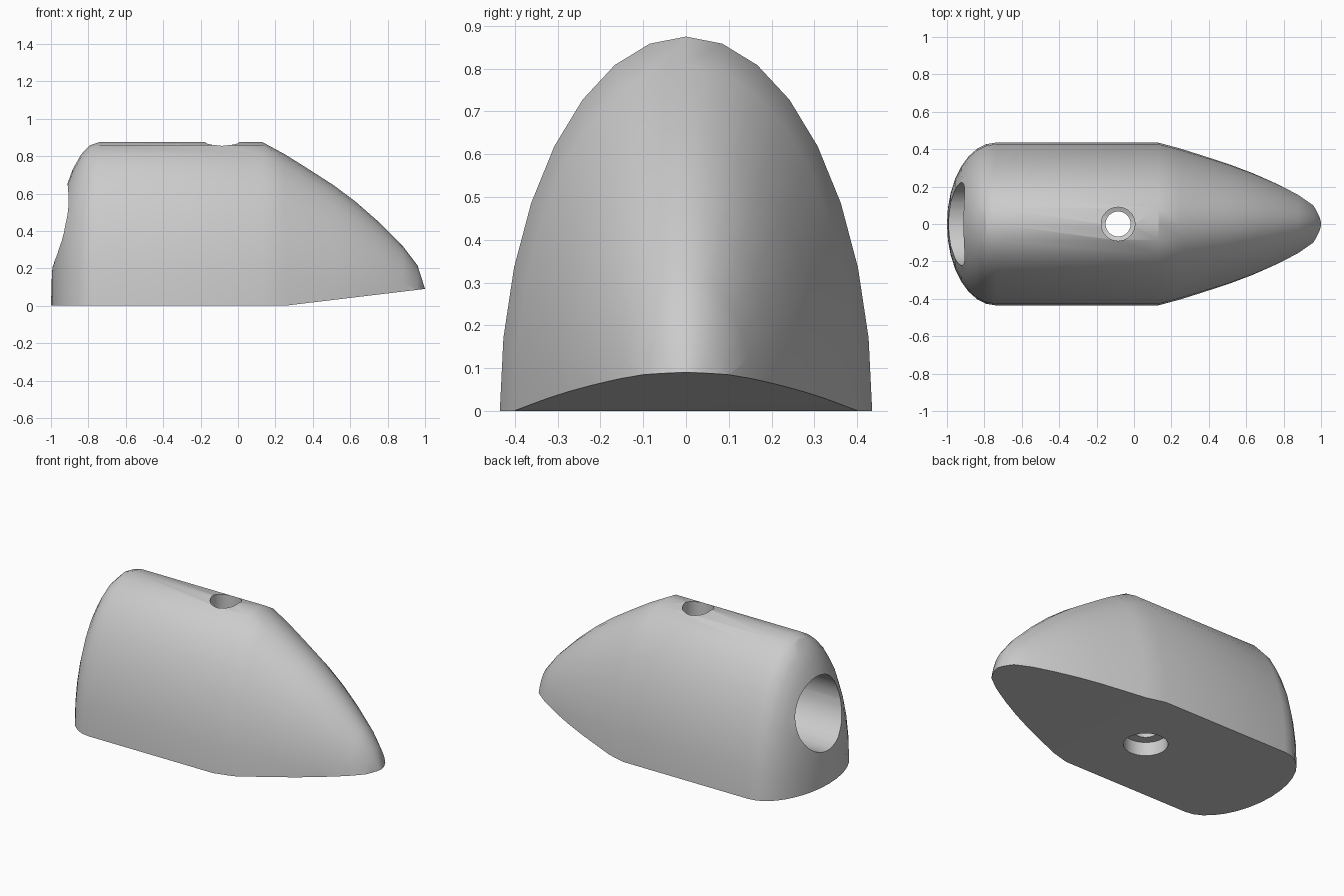
import bpy, bmesh, math
from mathutils import Matrix, Vector

cube = bpy.data.objects.get("Cube")
if cube:
    bpy.data.objects.remove(cube, do_unlink=True)

HALF_WIDTH, HEIGHT = 0.435, 0.875
DOME_START, NOSE_START = -0.74, 0.13

grey = bpy.data.materials.new("plain_grey")
grey.use_nodes = True
colour = (0.6, 0.6, 0.6, 1)
grey.diffuse_color = colour
grey.node_tree.nodes["Principled BSDF"].inputs["Base Color"].default_value = colour

# Side profile: rounded tail, straight body, tapering nose
profile = []
for i in range(9):
    a = i / 8 * math.pi / 2
    profile.append((DOME_START - 0.26 * math.cos(a), HEIGHT * math.sin(a)))
profile += [(NOSE_START, HEIGHT), (0.25, 0.81), (0.37, 0.735), (0.51, 0.645),
            (0.63, 0.555), (0.75, 0.45), (0.88, 0.32), (0.96, 0.215),
            (1.0, 0.09), (1.012, 0)]

# Revolve the profile about x, then squash it to an elliptical section
bm = bmesh.new()
points = [bm.verts.new((x, 0, z)) for x, z in profile]
edges = [bm.edges.new(pair) for pair in zip(points, points[1:])]
bmesh.ops.spin(bm, geom=points + edges, cent=(0, 0, 0), axis=(1, 0, 0),
               angle=math.tau, steps=32, use_merge=False)
bmesh.ops.remove_doubles(bm, verts=bm.verts[:], dist=0.0005)
bmesh.ops.scale(bm, verts=bm.verts[:], vec=(1, HALF_WIDTH / HEIGHT, 1))


def slice_below(point, normal):
    """Remove everything below a plane and close the opening."""
    bmesh.ops.bisect_plane(bm, geom=bm.verts[:] + bm.edges[:] + bm.faces[:],
                           dist=0.0001, plane_co=point, plane_no=normal,
                           clear_inner=True)
    rim = [e for e in bm.edges if e.is_boundary]
    bmesh.ops.holes_fill(bm, edges=rim, sides=0)


# Flat underside and the raised underside of the nose
slice_below((0, 0, 0), (0, 0, 1))
slice_below((0.25, 0, 0), Vector((-0.09, 0, 0.75)).normalized())
bmesh.ops.recalc_face_normals(bm, faces=bm.faces[:])

mesh = bpy.data.meshes.new("bullet_body")
bm.to_mesh(mesh)
bm.free()
mesh.materials.append(grey)
body = bpy.data.objects.new("bullet_body", mesh)
bpy.context.collection.objects.link(body)
bpy.context.view_layer.objects.active = body


def drill(name, radius, start, end):
    """Cut a round hole between two points."""
    start, end = Vector(start), Vector(end)
    axis = end - start
    cb = bmesh.new()
    turn = Vector((0, 0, 1)).rotation_difference(axis).to_matrix().to_4x4()
    bmesh.ops.create_cone(cb, cap_ends=True, segments=32, radius1=radius,
                          radius2=radius, depth=axis.length,
                          matrix=Matrix.Translation((start + end) / 2) @ turn)
    cutter_mesh = bpy.data.meshes.new(name)
    cb.to_mesh(cutter_mesh)
    cb.free()
    cutter_mesh.materials.append(grey)
    cutter = bpy.data.objects.new(name, cutter_mesh)
    cutter.hide_render = True
    bpy.context.collection.objects.link(cutter)
    mod = body.modifiers.new(name, "BOOLEAN")
    mod.operation = "DIFFERENCE"
    mod.solver = "EXACT"
    mod.object = cutter
    bpy.ops.object.modifier_apply(modifier=name)
    bpy.data.objects.remove(cutter, do_unlink=True)


# Rod socket in the tail, and the stepped vertical bolt hole
drill("rod_socket", 0.222, (-1.2, 0, 0.43), (0.1, 0, 0.43))
drill("top_hole", 0.09, (-0.085, 0, 0.45), (-0.085, 0, 1.1))
drill("bolt_hole", 0.067, (-0.085, 0, 0.04), (-0.085, 0, 0.45))
drill("bolt_recess", 0.125, (-0.085, 0, -0.1), (-0.085, 0, 0.085))

bpy.ops.object.select_all(action="DESELECT")
body.select_set(True)
bpy.ops.object.shade_smooth_by_angle(angle=math.radians(26))
